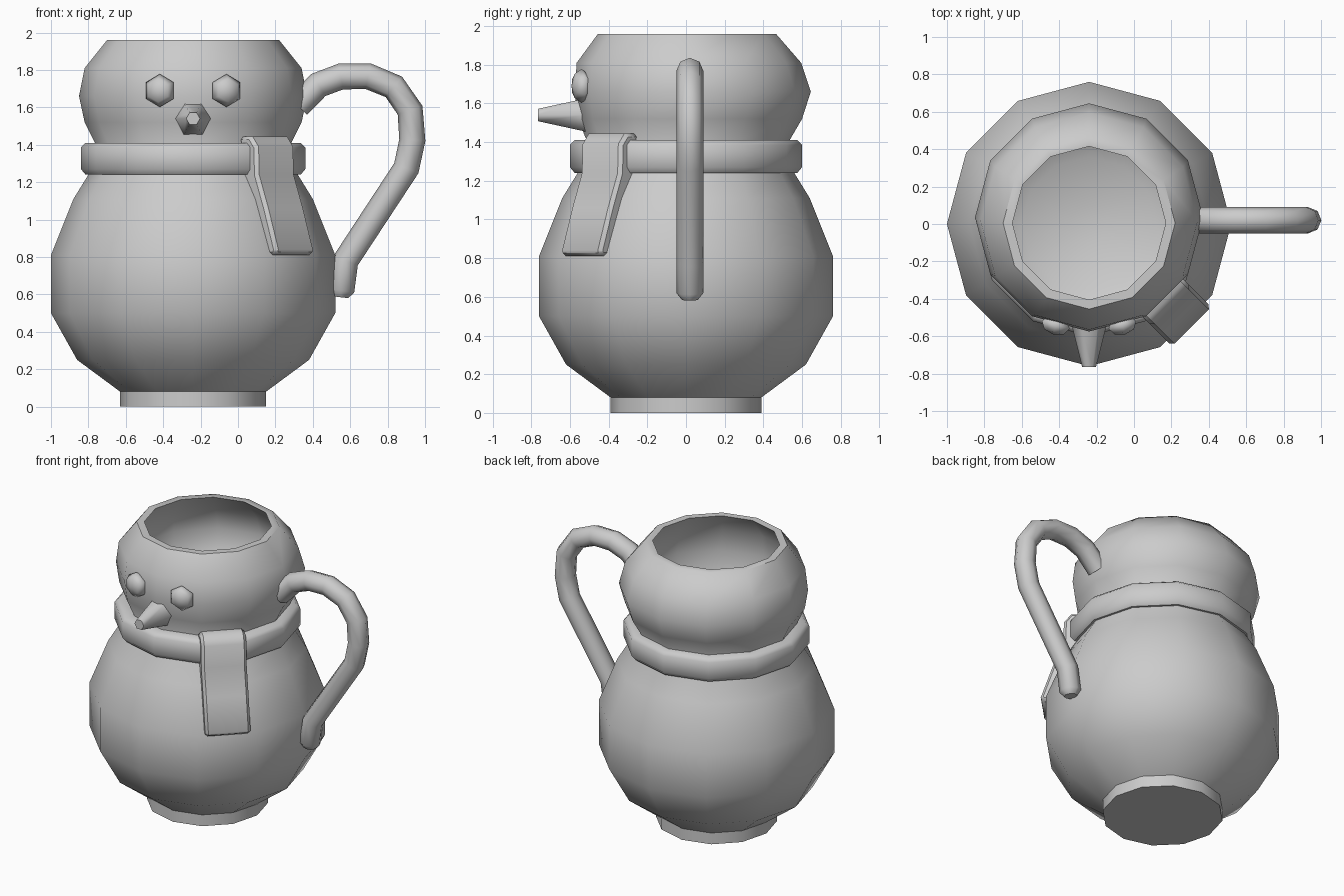
import bpy, bmesh, math
from mathutils import Matrix, Vector

if "Cube" in bpy.data.objects:
    bpy.data.objects.remove(bpy.data.objects["Cube"], do_unlink=True)

CX = -0.24  # axis of the jug; the handle fills out the +x side
SIDES = 12

grey = bpy.data.materials.new("plain grey")
grey.use_nodes = True
grey.diffuse_color = (0.6, 0.6, 0.6, 1)
grey.node_tree.nodes["Principled BSDF"].inputs["Base Color"].default_value = (0.6, 0.6, 0.6, 1)


def finish(obj, angle=51):
    obj.data.materials.append(grey)
    bpy.ops.object.select_all(action="DESELECT")
    obj.select_set(True)
    bpy.context.view_layer.objects.active = obj
    bpy.ops.object.shade_smooth_by_angle(angle=math.radians(angle))
    return obj


def add_object(name, bm, angle=51):
    bmesh.ops.recalc_face_normals(bm, faces=bm.faces)
    mesh = bpy.data.meshes.new(name)
    bm.to_mesh(mesh)
    bm.free()
    obj = bpy.data.objects.new(name, mesh)
    bpy.context.collection.objects.link(obj)
    return finish(obj, angle)


def lathe(name, profile, closed=False):
    """Turn (radius, z, y shift) points around the jug axis."""
    bm = bmesh.new()
    rings = []
    for r, z, dy in profile:
        steps = [2 * math.pi * i / SIDES for i in range(SIDES)]
        rings.append([bm.verts.new((CX + r * math.cos(a), dy + r * math.sin(a), z)) for a in steps])
    pairs = list(zip(rings, rings[1:]))
    if closed:
        pairs.append((rings[-1], rings[0]))
    for low, high in pairs:
        for i in range(SIDES):
            j = (i + 1) % SIDES
            bm.faces.new((low[i], low[j], high[j], high[i]))
    if not closed:
        bm.faces.new(rings[0])
        bm.faces.new(rings[-1])
    return add_object(name, bm)


# Hollow jug: foot, round belly, neck and head, then back down the inside
outer = [(0.39, 0, 0), (0.39, 0.08, 0), (0.62, 0.25, 0), (0.76, 0.5, 0), (0.76, 0.81, 0),
         (0.64, 1.11, 0), (0.56, 1.24, 0), (0.52, 1.4, 0.01), (0.58, 1.52, 0.02),
         (0.61, 1.66, 0.035), (0.58, 1.81, 0.015), (0.46, 1.96, 0.005)]
wall = 0.05
inner = [(r - wall, z, dy) for r, z, dy in reversed(outer[2:])]
floor = [(0.36, 0.15, 0), (0.1, 0.1, 0)]
lathe("jug_body", outer + inner + floor)

# Scarf band around the neck
lathe("scarf_band", [(0.5, 1.24, 0), (0.575, 1.24, 0), (0.6, 1.27, 0),
                     (0.6, 1.385, 0), (0.575, 1.41, 0), (0.5, 1.41, 0)], closed=True)

# Scarf tail: a (reach, z) side profile widened across the front left
tail = [(0.49, 1.445), (0.58, 1.445), (0.625, 1.39), (0.63, 1.24), (0.7, 1.06),
        (0.775, 0.84), (0.765, 0.81), (0.69, 0.81), (0.6, 1.06), (0.52, 1.24)]
out = Vector((1, -1, 0)).normalized()
across = Vector((1, 1, 0)).normalized()
bm = bmesh.new()
ends = [[bm.verts.new(Vector((CX, 0, z)) + out * r + across * side * 0.148) for r, z in tail]
        for side in (-1, 1)]
for end in ends:
    bm.faces.new(end)
for i in range(len(tail)):
    j = (i + 1) % len(tail)
    bm.faces.new((ends[0][i], ends[0][j], ends[1][j], ends[1][i]))
scarf_tail = add_object("scarf_tail", bm)
bevel = scarf_tail.modifiers.new("soft edges", "BEVEL")
bevel.width = 0.018
bevel.segments = 1
bevel.limit_method = "ANGLE"
bevel.angle_limit = math.radians(60)

# Handle: an eight-sided tube along a path
path = [(0.32, 1.61), (0.43, 1.72), (0.55, 1.765), (0.695, 1.767), (0.833, 1.71),
        (0.92, 1.585), (0.932, 1.425), (0.9, 1.275), (0.575, 0.78), (0.552, 0.62), (0.548, 0.585)]
curve = bpy.data.curves.new("handle", "CURVE")
curve.dimensions = "3D"
curve.bevel_depth = 0.07
curve.bevel_resolution = 2
curve.use_fill_caps = True
spline = curve.splines.new("POLY")
spline.points.add(len(path) - 1)
for point, (x, z) in zip(spline.points, path):
    point.co = (x, 0.02, z, 1)
spline.points[-1].radius = 0.6
handle = bpy.data.objects.new("handle", curve)
bpy.context.collection.objects.link(handle)
bpy.ops.object.select_all(action="DESELECT")
handle.select_set(True)
bpy.context.view_layer.objects.active = handle
bpy.ops.object.convert(target="MESH")
finish(bpy.context.view_layer.objects.active, 60)

# Eyes: flattened six-sided beads turned to follow the head
for name, side in (("right_eye", -1), ("left_eye", 1)):
    bm = bmesh.new()
    bmesh.ops.create_uvsphere(bm, u_segments=6, v_segments=4, radius=0.088)
    bm.transform(Matrix.Translation((CX + side * 0.178, -0.54, 1.69))
                 @ Matrix.Rotation(side * math.radians(15), 4, "Z")
                 @ Matrix.Diagonal((1, 0.6, 1, 1))
                 @ Matrix.Rotation(math.radians(90), 4, "X"))
    add_object(name, bm, 65)

# Nose: a blunt six-sided cone pointing forward
bm = bmesh.new()
bmesh.ops.create_cone(bm, cap_ends=True, segments=6, radius1=0.1, radius2=0.037, depth=0.25)
bm.transform(Matrix.Translation((CX, -0.64, 1.54))
             @ Matrix.Rotation(math.radians(90), 4, "X")
             @ Matrix.Rotation(math.radians(30), 4, "Z"))
add_object("nose", bm, 65)
